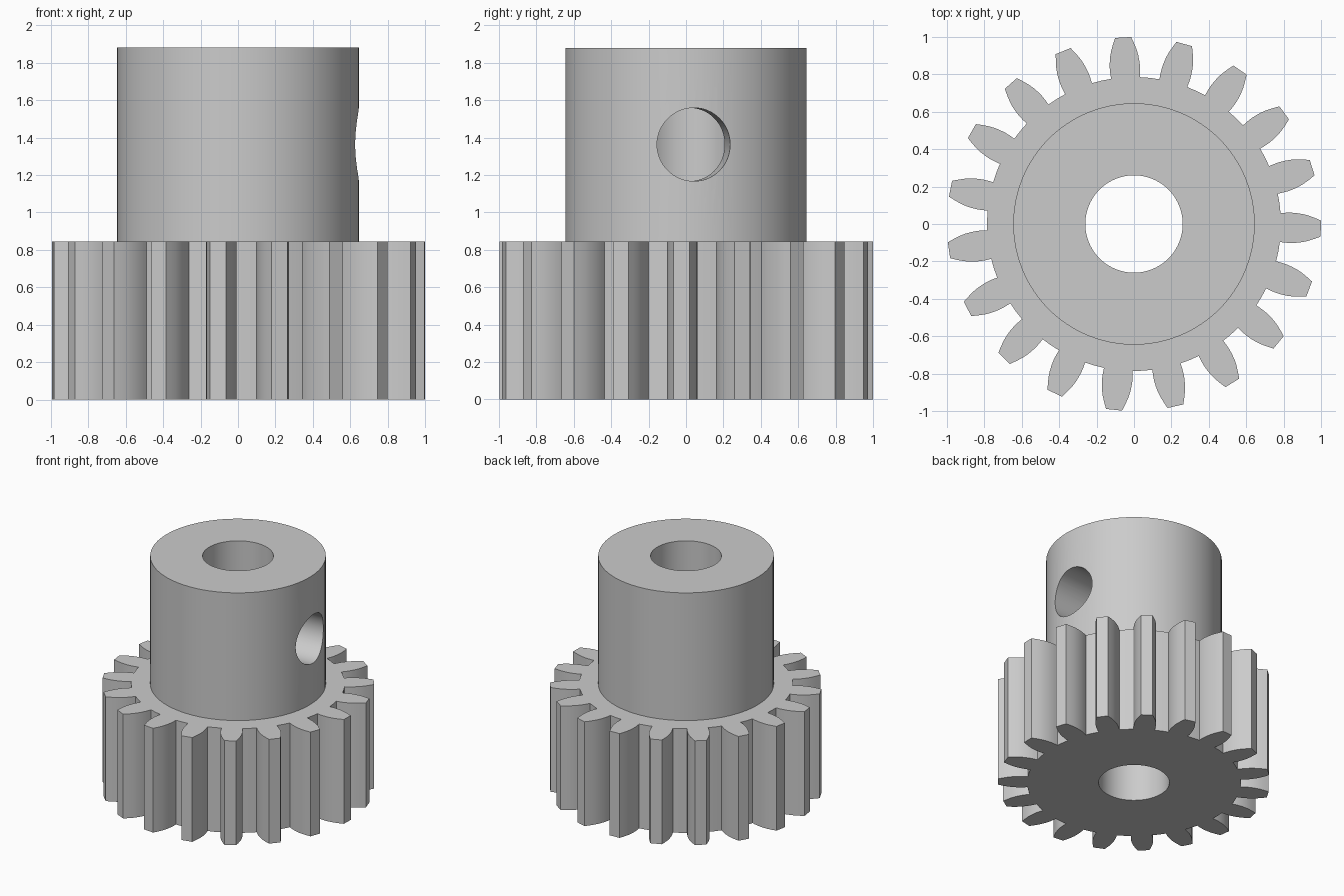
import bpy, bmesh
from math import sin, cos, pi, radians, atan2, hypot

if "Cube" in bpy.data.objects:
    bpy.data.objects.remove(bpy.data.objects["Cube"])

TEETH = 19
PHASE = radians(-1.4)
PITCH = 2 * pi / TEETH
GEAR_TOP, HUB_TOP = 0.845, 1.88
HUB_R, BORE_R, SCREW_R = 0.645, 0.26, 0.196

# One tooth flank: (distance along tooth axis, half width), root to tip
FLANK = [(0.781, 0.077), (0.81, 0.080), (0.84, 0.081), (0.87, 0.079),
         (0.90, 0.075), (0.93, 0.068), (0.965, 0.056), (0.998, 0.043)]


def prism(name, outline, z0, z1):
    """Extrude a closed xy outline between two heights."""
    bm = bmesh.new()
    face = bm.faces.new([bm.verts.new((x, y, z0)) for x, y in outline])
    out = bmesh.ops.extrude_face_region(bm, geom=[face])
    for v in out["geom"]:
        if isinstance(v, bmesh.types.BMVert):
            v.co.z = z1
    bmesh.ops.recalc_face_normals(bm, faces=bm.faces)
    mesh = bpy.data.meshes.new(name)
    bm.to_mesh(mesh)
    bm.free()
    ob = bpy.data.objects.new(name, mesh)
    bpy.context.collection.objects.link(ob)
    return ob


def circle(r, n=96):
    return [(r * cos(2 * pi * i / n), r * sin(2 * pi * i / n)) for i in range(n)]


def combine(target, other, operation):
    """Apply a boolean and remove the helper."""
    mod = target.modifiers.new("bool", "BOOLEAN")
    mod.operation, mod.object, mod.solver = operation, other, "EXACT"
    other.hide_render = True
    bpy.context.view_layer.objects.active = target
    bpy.ops.object.modifier_apply(modifier=mod.name)
    bpy.data.objects.remove(other)


# Toothed wheel outline
outline = []
for k in range(TEETH):
    a = PHASE + k * PITCH
    side = [(x, -w) for x, w in FLANK] + [(x, w) for x, w in reversed(FLANK)]
    for x, y in side:
        r, t = hypot(x, y), a + atan2(y, x)
        outline.append((r * cos(t), r * sin(t)))
    # mid point of the root arc before the next tooth
    t = a + PITCH / 2
    outline.append((0.785 * cos(t), 0.785 * sin(t)))
pinion = prism("pinion_gear", outline, 0, GEAR_TOP)

# Hub, shaft bore and radial set-screw hole
combine(pinion, prism("hub", circle(HUB_R), 0.4, HUB_TOP), "UNION")
combine(pinion, prism("shaft_bore", circle(BORE_R), -0.2, HUB_TOP + 0.2), "DIFFERENCE")

screw = prism("screw_hole", circle(SCREW_R, 64), 0.0, 1.0)
screw.rotation_euler = (0, pi / 2, radians(3.8))
screw.location = (0, 0, 1.363)
bpy.context.view_layer.update()
combine(pinion, screw, "DIFFERENCE")

# Smooth curved walls, crisp edges
bpy.ops.object.select_all(action="DESELECT")
pinion.select_set(True)
bpy.context.view_layer.objects.active = pinion
bpy.ops.object.shade_smooth_by_angle(angle=radians(30))
